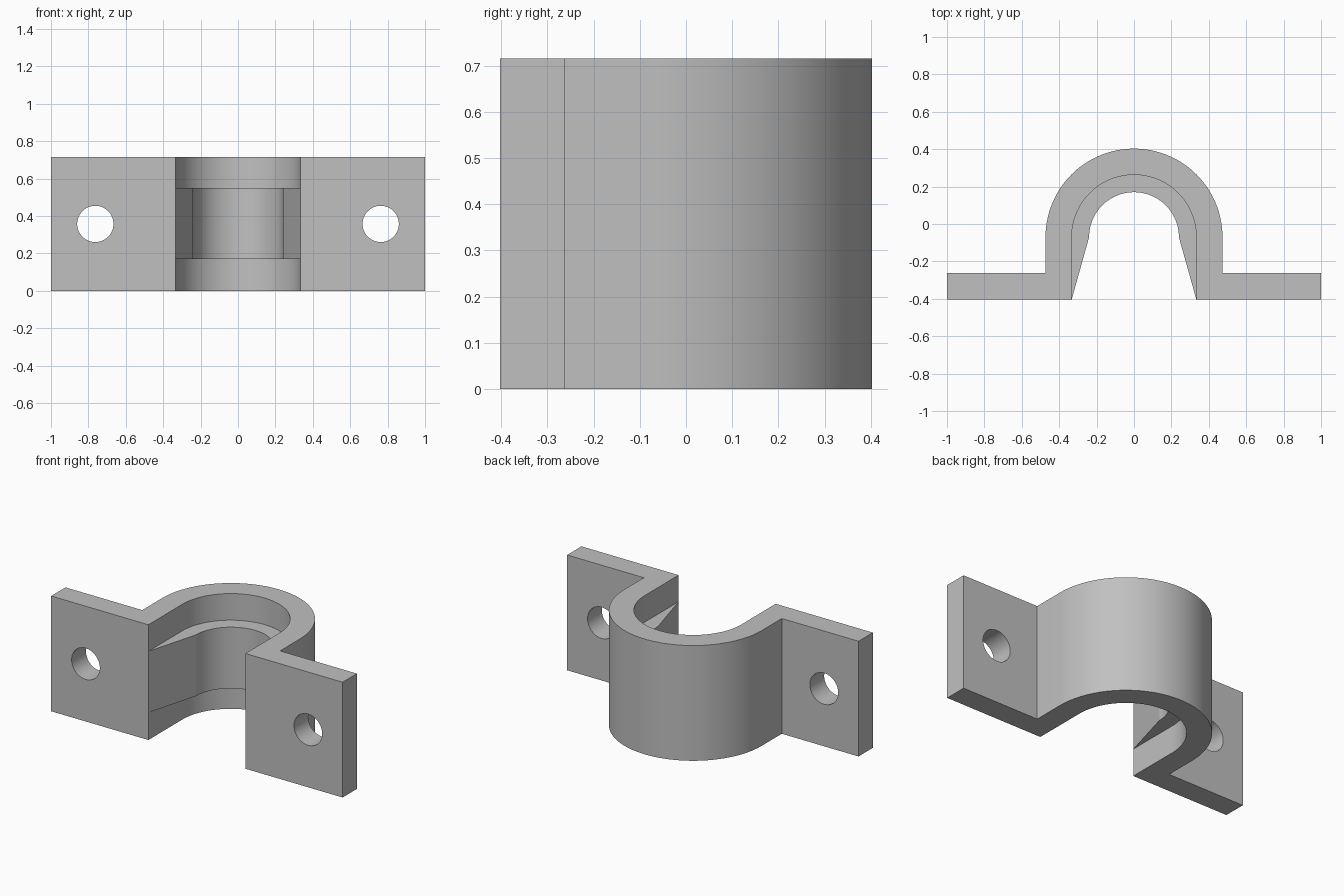
import bpy, bmesh
from math import sin, cos, pi

cube = bpy.data.objects.get("Cube")
if cube:
    bpy.data.objects.remove(cube, do_unlink=True)

HEIGHT, FRONT, FLANGE = 0.715, -0.403, -0.263
CENTRE_Y, OUTER, INNER, RIB = -0.07, 0.473, 0.333, 0.24
HOLE_X, HOLE_R = 0.763, 0.097

steel = bpy.data.materials.new("plain grey")
steel.use_nodes = True
colour = (0.53, 0.53, 0.53, 1)
steel.diffuse_color = colour
steel.node_tree.nodes["Principled BSDF"].inputs["Base Color"].default_value = colour


def arc(radius, steps=64):
    """Half circle from the left (+x) over the back to the right."""
    return [(radius * cos(pi * i / steps), CENTRE_Y + radius * sin(pi * i / steps))
            for i in range(steps + 1)]


def mirrored(half):
    return [(-x, y) for x, y in reversed(half)]


def extrude(name, outline, z0, z1):
    bm = bmesh.new()
    face = bm.faces.new([bm.verts.new((x, y, z0)) for x, y in outline])
    top = bmesh.ops.extrude_face_region(bm, geom=[face])["geom"]
    verts = [v for v in top if isinstance(v, bmesh.types.BMVert)]
    bmesh.ops.translate(bm, vec=(0, 0, z1 - z0), verts=verts)
    bmesh.ops.recalc_face_normals(bm, faces=bm.faces)
    mesh = bpy.data.meshes.new(name)
    bm.to_mesh(mesh)
    bm.free()
    mesh.materials.append(steel)
    obj = bpy.data.objects.new(name, mesh)
    bpy.context.collection.objects.link(obj)
    return obj


def smooth(obj):
    bpy.ops.object.select_all(action="DESELECT")
    obj.select_set(True)
    bpy.context.view_layer.objects.active = obj
    bpy.ops.object.shade_smooth_by_angle(angle=0.2)


# Bracket: two flanges joined by an arched band
outer_half = [(INNER, FRONT), (1, FRONT), (1, FLANGE), (OUTER, FLANGE)]
outline = outer_half + arc(OUTER) + mirrored(outer_half) + arc(INNER)[::-1]
bracket = extrude("bracket", outline, 0, HEIGHT)

# Bolt holes through the flanges
for side in (-1, 1):
    bpy.ops.mesh.primitive_cylinder_add(
        vertices=48, radius=HOLE_R, depth=0.4,
        location=(side * HOLE_X, (FRONT + FLANGE) / 2, HEIGHT / 2),
        rotation=(pi / 2, 0, 0))
    cutter = bpy.context.object
    cutter.name = "hole_cutter"
    cutter.data.materials.append(steel)
    cut = bracket.modifiers.new("bolt hole", "BOOLEAN")
    cut.object, cut.operation, cut.solver = cutter, "DIFFERENCE", "EXACT"
    bpy.context.view_layer.objects.active = bracket
    bpy.ops.object.modifier_apply(modifier=cut.name)
    bpy.data.objects.remove(cutter, do_unlink=True)
smooth(bracket)

# Inner rib: tapers to nothing at the mouth, rooted inside the band
root_half = [(INNER, FRONT), (INNER + 0.03, -0.3)]
rib_outline = root_half + arc(INNER + 0.03) + mirrored(root_half) + arc(RIB)[::-1]
rib = extrude("inner_rib", rib_outline, 0.17, 0.55)
smooth(rib)
